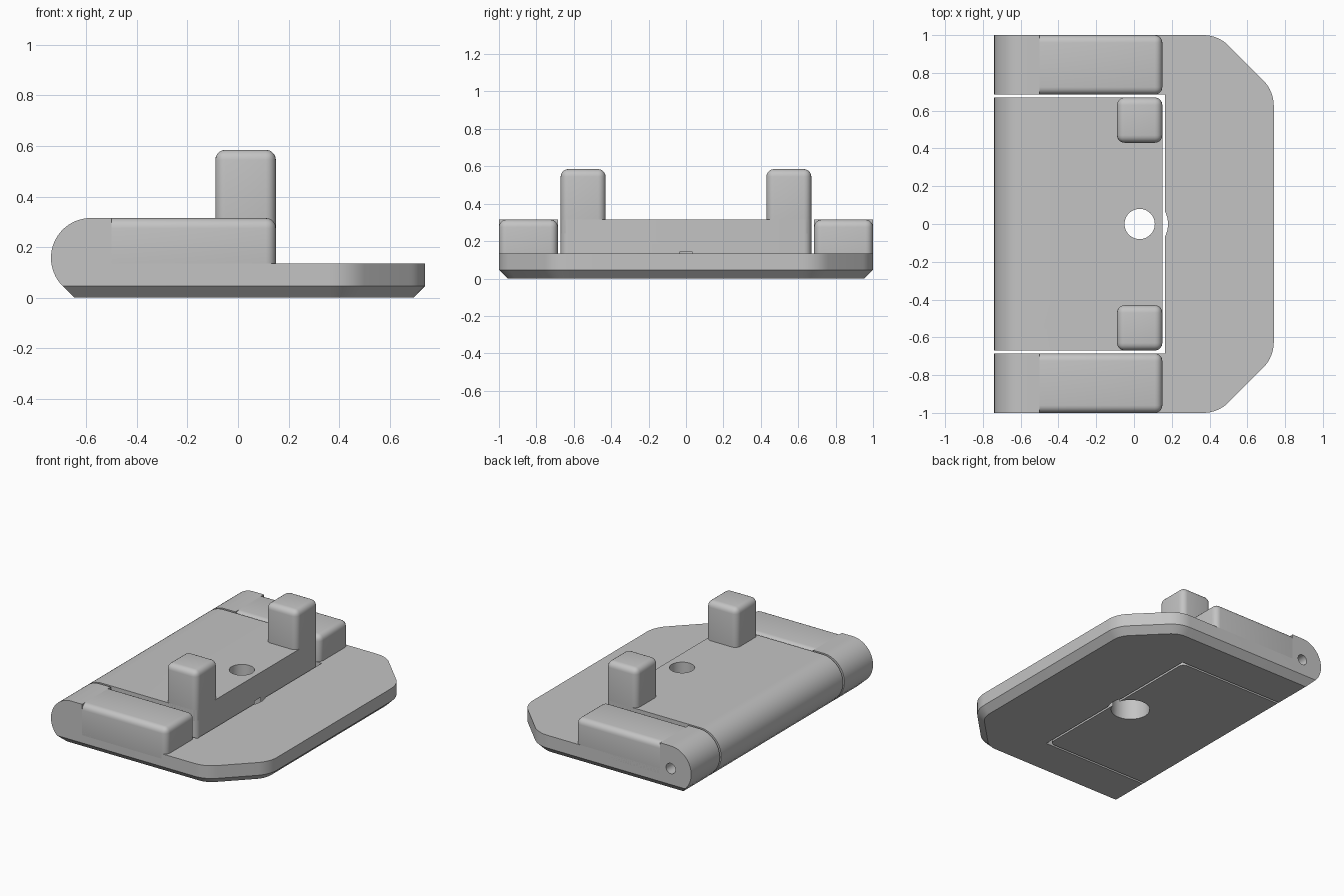
import bpy, bmesh, math
from mathutils import Vector, Matrix

old = bpy.data.objects.get("Cube")
if old:
    bpy.data.objects.remove(old, do_unlink=True)

grey = bpy.data.materials.new("plain grey")
grey.use_nodes = True
tone = (0.55, 0.55, 0.55, 1)
grey.diffuse_color = tone
grey.node_tree.nodes["Principled BSDF"].inputs["Base Color"].default_value = tone

TOP, DECK, CHAMFER = 0.315, 0.135, 0.046   # main heights
R = TOP / 2                                # radius of the hinge barrel
HINGE_X = -0.74 + R
FILLET = 0.04


def finish(bm, name):
    bmesh.ops.recalc_face_normals(bm, faces=bm.faces)
    mesh = bpy.data.meshes.new(name)
    bm.to_mesh(mesh)
    bm.free()
    mesh.materials.append(grey)
    obj = bpy.data.objects.new(name, mesh)
    bpy.context.collection.objects.link(obj)
    return obj


def activate(obj):
    bpy.ops.object.select_all(action='DESELECT')
    obj.select_set(True)
    bpy.context.view_layer.objects.active = obj


def box(name, x, y, z, fillet=0):
    bm = bmesh.new()
    bmesh.ops.create_cube(bm, size=1)
    for v in bm.verts:
        v.co = Vector([(a + b) / 2 + c * (b - a) for c, (a, b) in zip(v.co, (x, y, z))])
    if fillet:
        bmesh.ops.bevel(bm, geom=bm.edges[:], offset=fillet, segments=5,
                        profile=0.5, affect='EDGES')
    return finish(bm, name)


def cylinder(name, radius, centre, depth, along_y=False):
    bm = bmesh.new()
    turn = Matrix.Rotation(math.pi / 2 if along_y else 0, 4, 'X')
    bmesh.ops.create_cone(bm, cap_ends=True, segments=48, radius1=radius, radius2=radius,
                          depth=depth, matrix=Matrix.Translation(centre) @ turn)
    return finish(bm, name)


def cut(obj, cutter):
    mod = obj.modifiers.new("cut", 'BOOLEAN')
    mod.operation, mod.solver, mod.object = 'DIFFERENCE', 'EXACT', cutter
    cutter.hide_render = True
    activate(obj)
    bpy.ops.object.modifier_apply(modifier=mod.name)
    bpy.data.objects.remove(cutter, do_unlink=True)


def extrude_y(name, profile, y0, y1, corner_x=None):
    """Extrude an x-z profile along y, optionally rounding upright edges at corner_x."""
    bm = bmesh.new()
    face = bm.faces.new([bm.verts.new((x, y0, z)) for x, z in profile])
    new = bmesh.ops.extrude_face_region(bm, geom=[face])["geom"]
    for v in new:
        if isinstance(v, bmesh.types.BMVert):
            v.co.y = y1
    if corner_x is not None:
        upright = [e for e in bm.edges
                   if all(abs(v.co.x - corner_x) < 1e-4 for v in e.verts)
                   and abs(e.verts[0].co.z - e.verts[1].co.z) > 0.1]
        bmesh.ops.bevel(bm, geom=upright, offset=FILLET, segments=5,
                        profile=0.5, affect='EDGES')
    return finish(bm, name)


def pin_hole():
    return cylinder("pin_cutter", 0.036, (HINGE_X, 0.1, R), 2, along_y=True)


# Rounded hinge end, from the top round to where the lower chamfer begins
barrel = []
for i in range(25):
    a = math.radians(90 + 135 * i / 24)
    barrel.append((HINGE_X + R * math.cos(a), R + R * math.sin(a)))
BACK_X = barrel[-1][0]


# Base plate: clipped outline with a chamfer underneath
def outline(d):
    right, side, r = 0.74 - d, 1 - d, 0.19 - d
    diagonal = 1.445 - d * math.sqrt(2)
    t = r * math.tan(math.pi / 8)
    half = []
    for cx, cy, start in ((right - r, diagonal - right - t, 0),
                          (diagonal - side - t, side - r, 45)):
        for i in range(9):
            a = math.radians(start + 45 * i / 8)
            half.append((cx + r * math.cos(a), cy + r * math.sin(a)))
    half.append((BACK_X + d, side))
    return half + [(x, -y) for x, y in reversed(half)]


bm = bmesh.new()
loops = [[bm.verts.new((x, y, z)) for x, y in outline(d)]
         for d, z in ((CHAMFER, 0), (0, CHAMFER), (0, DECK))]
bm.faces.new(loops[0])
bm.faces.new(loops[-1])
for low, high in zip(loops, loops[1:]):
    for i in range(len(low)):
        j = (i + 1) % len(low)
        bm.faces.new((low[i], low[j], high[j], high[i]))
base = finish(bm, "base_plate")
cut(base, box("bay_cutter", (-1, 0.165), (-0.685, 0.685), (-1, 1)))
cut(base, cylinder("clearance_cutter", 0.15, (0.03, 0, 0), 1))
cut(base, pin_hole())

# Side arms: filleted block plus rounded hinge end
parts = [base]
for side, name in ((1, "back"), (-1, "front")):
    y0, y1 = sorted((0.685 * side, side))
    parts.append(box(name + "_arm", (-0.54, 0.15), (y0, y1), (0.06, TOP), FILLET))
    end = extrude_y(name + "_arm_hinge_end",
                    [(-0.5, TOP)] + barrel + [(-0.5, CHAMFER)], y0, y1)
    cut(end, pin_hole())
    parts.append(end)

# Centre slide with stepped screw hole
slide = extrude_y("centre_slide",
                  [(0.15, 0), (0.15, TOP)] + barrel + [(BACK_X + CHAMFER, 0)],
                  -0.67, 0.67, corner_x=0.15)
cut(slide, cylinder("hole_cutter", 0.08, (0.03, 0, 0), 2))
cut(slide, cylinder("counterbore_cutter", 0.125, (0.03, 0, 0), 0.284))
cut(slide, pin_hole())
parts.append(slide)

# Upright posts
for side, name in ((1, "back"), (-1, "front")):
    ys = sorted((0.43 * side, 0.67 * side))
    parts.append(box(name + "_post", (-0.09, 0.15), ys, (0.2, 0.585), FILLET))

for obj in parts:
    activate(obj)
    bpy.ops.object.shade_smooth_by_angle(angle=math.radians(30))
